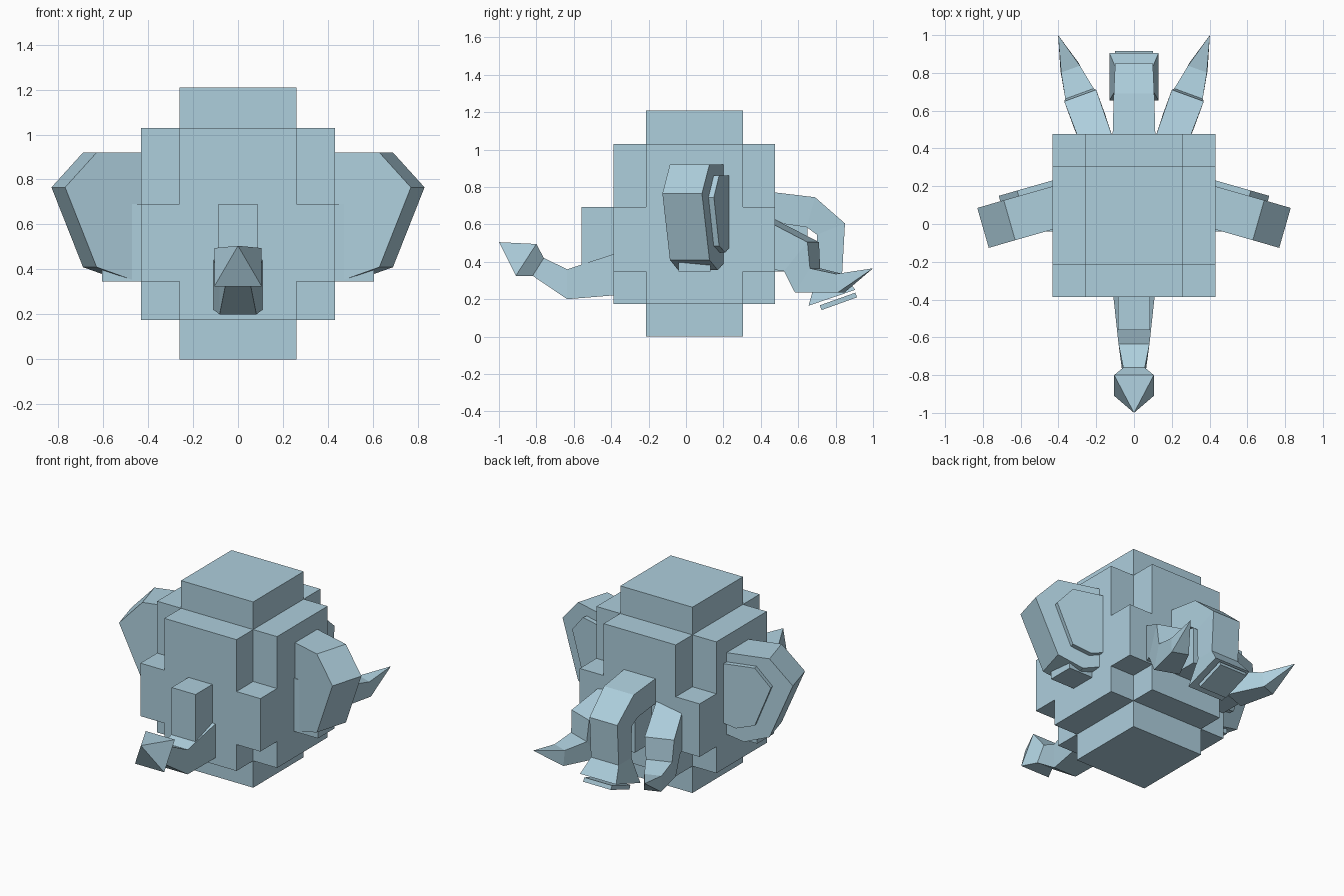
import bpy, bmesh
from mathutils import Vector

if "Cube" in bpy.data.objects:
    bpy.data.objects.remove(bpy.data.objects["Cube"])

mat = bpy.data.materials.new("pale_blue")
mat.diffuse_color = (0.42, 0.62, 0.72, 1)
mat.use_nodes = True
mat.node_tree.nodes["Principled BSDF"].inputs["Base Color"].default_value = mat.diffuse_color


def finish(name, bm):
    bmesh.ops.recalc_face_normals(bm, faces=bm.faces)
    me = bpy.data.meshes.new(name)
    bm.to_mesh(me)
    bm.free()
    me.materials.append(mat)
    ob = bpy.data.objects.new(name, me)
    bpy.context.collection.objects.link(ob)
    return ob


def box(bm, lo, hi):
    v = [bm.verts.new((x, y, z)) for x in (lo[0], hi[0])
         for y in (lo[1], hi[1]) for z in (lo[2], hi[2])]
    for f in ((0, 1, 3, 2), (4, 5, 7, 6), (0, 1, 5, 4),
              (2, 3, 7, 6), (0, 2, 6, 4), (1, 3, 7, 5)):
        bm.faces.new([v[i] for i in f])


def loft(name, sections, tip=None, start=(0, 0), slope=None, mirror=False):
    """Four-sided tube. Section = (upper y, upper z, lower y, lower z, half width upper, lower).
    With a slope the tube runs sideways from start, and its sections turn with it."""
    bm = bmesh.new()
    s = slope or 0
    side = Vector((1, -s, 0)).normalized()
    sgn = -1 if mirror else 1

    def point(y, z, off):
        p = Vector((start[0] + (y - start[1]) * s, y, z)) + side * off
        return bm.verts.new((sgn * p.x, p.y, p.z))
    rings = [[point(uy, uz, -wu), point(uy, uz, wu), point(ly, lz, wl), point(ly, lz, -wl)]
             for uy, uz, ly, lz, wu, wl in sections]
    bm.faces.new(rings[0])
    for a, b in zip(rings, rings[1:]):
        for i in range(4):
            j = (i + 1) % 4
            bm.faces.new((a[i], a[j], b[j], b[i]))
    if tip:
        t = point(*tip, 0)
        for i in range(4):
            bm.faces.new((rings[-1][i], rings[-1][(i + 1) % 4], t))
    else:
        bm.faces.new(rings[-1])
    return finish(name, bm)


def slab(name, profile, n0, n1, sgn):
    """Profile (u, z) extruded along the ear normal, the ear swept toward -y."""
    bm = bmesh.new()
    d, n, o = Vector((0.961, -0.276)), Vector((0.276, 0.961)), Vector((0.43, 0.2))
    rings = []
    for k in (n0, n1):
        pts = [(o + d * u + n * k, z) for u, z in profile]
        rings.append([bm.verts.new((sgn * p.x, p.y, z)) for p, z in pts])
    for r in rings:
        bm.faces.new(r)
    a, b = rings
    for i in range(len(a)):
        j = (i + 1) % len(a)
        bm.faces.new((a[i], a[j], b[j], b[i]))
    return finish(name, bm)


# Blocky body: stepped ball on a coarse grid
bm = bmesh.new()
C = 0.045
for hx, hy, z0, z1 in ((0.26, 0.26, 0, 1.21),          # tall core
                       (0.26, 0.432, 0.175, 1.03),     # front and back
                       (0.432, 0.26, 0.175, 1.03),     # sides
                       (0.432, 0.432, 0.347, 0.692),   # corners
                       (0.086, 0.605, 0.347, 0.692),   # front and back bumps
                       (0.605, 0.086, 0.347, 0.692)):  # side bumps
    box(bm, (-hx, C - hy, z0), (hx, C + hy, z1))
finish("body", bm)

# Ears with raised inner plates, and tusks
ear = [(-0.1, 0.92), (0.27, 0.92), (0.416, 0.765), (0.27, 0.41), (0.11, 0.355), (-0.1, 0.42)]
inner = [(-0.1, 0.86), (0.188, 0.86), (0.289, 0.745), (0.188, 0.485), (0.07, 0.45), (-0.1, 0.5)]
tusk = [(0.40, 0.65, 0.40, 0.37, 0.085, 0.085),
        (0.68, 0.505, 0.555, 0.35, 0.09, 0.09),
        (0.69, 0.365, 0.61, 0.235, 0.08, 0.08),
        (0.82, 0.335, 0.83, 0.236, 0.053, 0.053)]
for label, sgn in (("right", 1), ("left", -1)):
    slab("ear_" + label, ear, -0.22, 0, sgn)
    slab("ear_inner_" + label, inner, -0.005, 0.03, sgn)
    loft("tusk_" + label, tusk, tip=(1.0, 0.365), start=(0.21, 0.475),
         slope=0.365, mirror=sgn < 0)

# Trunk curling down to a flared end, with a thin end plate
loft("trunk", [(0.40, 0.78, 0.40, 0.62, 0.115, 0.115),
               (0.69, 0.745, 0.645, 0.585, 0.107, 0.107),
               (0.85, 0.605, 0.70, 0.545, 0.10, 0.10),
               (0.835, 0.34, 0.705, 0.34, 0.10, 0.10),
               (0.905, 0.25, 0.655, 0.165, 0.13, 0.13)])
loft("trunk_end_plate", [(0.905, 0.235, 0.715, 0.167, 0.10, 0.10),
                         (0.915, 0.21, 0.725, 0.142, 0.10, 0.10)])

# Tail bending up into a pointed tuft
loft("tail", [(-0.33, 0.46, -0.33, 0.225, 0.115, 0.115),
              (-0.635, 0.36, -0.635, 0.20, 0.082, 0.082),
              (-0.76, 0.42, -0.82, 0.325, 0.057, 0.057)])
loft("tail_tuft", [(-0.76, 0.42, -0.82, 0.325, 0.057, 0.057),
                   (-0.80, 0.495, -0.91, 0.325, 0.105, 0.105)], tip=(-1.0, 0.505))
